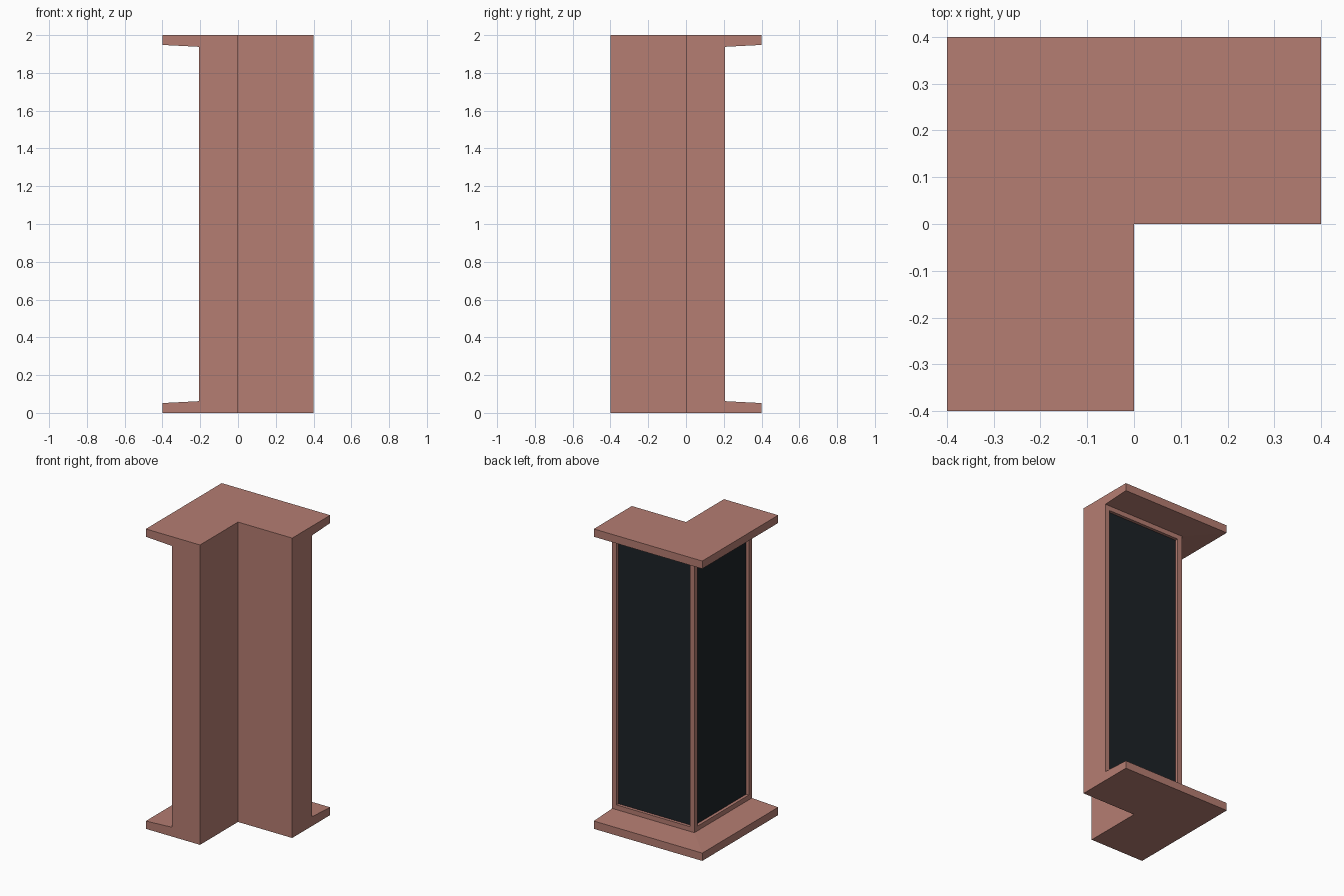
import bpy, bmesh

if "Cube" in bpy.data.objects:
    bpy.data.objects.remove(bpy.data.objects["Cube"])


def material(name, rgb):
    m = bpy.data.materials.new(name)
    m.diffuse_color = (*rgb, 1)
    m.use_nodes = True
    m.node_tree.nodes["Principled BSDF"].inputs["Base Color"].default_value = m.diffuse_color
    return m


def finish(bm, name, mat):
    me = bpy.data.meshes.new(name)
    bm.to_mesh(me)
    bm.free()
    me.materials.append(mat)
    bpy.context.collection.objects.link(bpy.data.objects.new(name, me))


clay = material("clay", (0.46, 0.205, 0.168))
dark_glass = material("dark_glass", (0.012, 0.016, 0.02))

H = 0.4        # half width of the L plates
WALL = 0.206   # distance of the recessed outer walls
BORDER = 0.045
DEPTH = 0.02

# L-shaped frame: outer edge steps in and out between base and cap
levels = [(H, 0), (H, 0.052), (WALL, 0.062),
          (WALL, 1.938), (H, 1.948), (H, 2)]
bm = bmesh.new()
rings = []
for a, z in levels:
    outline = [(-a, a), (-a, -H), (0, -H), (0, 0), (H, 0), (H, a)]
    rings.append([bm.verts.new((x, y, z)) for x, y in outline])
bm.faces.new(rings[0][::-1])
bm.faces.new(rings[-1])
windows = []
for k, (lo, hi) in enumerate(zip(rings, rings[1:])):
    for i in range(6):
        j = (i + 1) % 6
        f = bm.faces.new((lo[i], lo[j], hi[j], hi[i]))
        if k == 2 and i in (0, 5):
            windows.append(f)
bmesh.ops.recalc_face_normals(bm, faces=bm.faces)

# Recessed window openings on the two outer walls
bmesh.ops.inset_individual(bm, faces=windows, thickness=BORDER, depth=0)
bmesh.ops.inset_individual(bm, faces=windows, thickness=0, depth=-DEPTH)

# Dark panels fill the openings
for f, name in zip(windows, ("left_panel", "back_panel")):
    pb = bmesh.new()
    pb.faces.new([pb.verts.new(v.co) for v in f.verts])
    finish(pb, name, dark_glass)
bmesh.ops.delete(bm, geom=windows, context='FACES_ONLY')
finish(bm, "corner_frame", clay)
